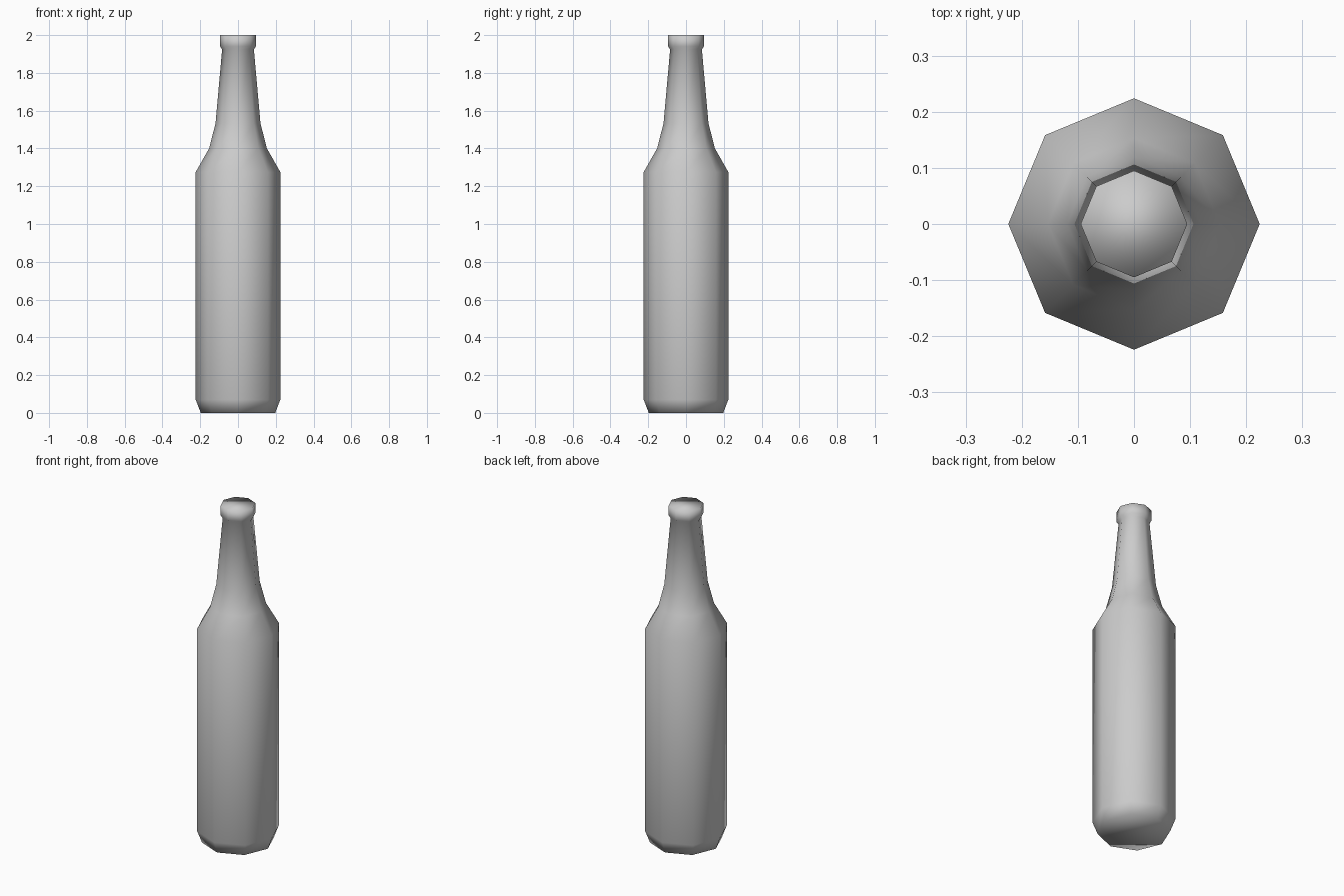
import bpy, bmesh
from math import cos, sin, tau

if "Cube" in bpy.data.objects:
    bpy.data.objects.remove(bpy.data.objects["Cube"])

SIDES = 8
# bottle outline from base to lip: (radius, height)
PROFILE = [(0.197, 0.0), (0.224, 0.07), (0.224, 1.275), (0.153, 1.4),
           (0.119, 1.533), (0.084, 1.925), (0.095, 1.94), (0.095, 2.0)]

bm = bmesh.new()
rings = [[bm.verts.new((r * cos(tau * i / SIDES), r * sin(tau * i / SIDES), z))
          for i in range(SIDES)] for r, z in PROFILE]

# side walls
for low, high in zip(rings, rings[1:]):
    for i in range(SIDES):
        j = (i + 1) % SIDES
        bm.faces.new((low[i], low[j], high[j], high[i]))

# base and top caps
bm.faces.new(rings[0][::-1])
bm.faces.new(rings[-1])

# the whole low-poly surface is smooth shaded
for face in bm.faces:
    face.smooth = True

mesh = bpy.data.meshes.new("bottle")
bm.to_mesh(mesh)
bm.free()
bottle = bpy.data.objects.new("bottle", mesh)
bpy.context.collection.objects.link(bottle)
